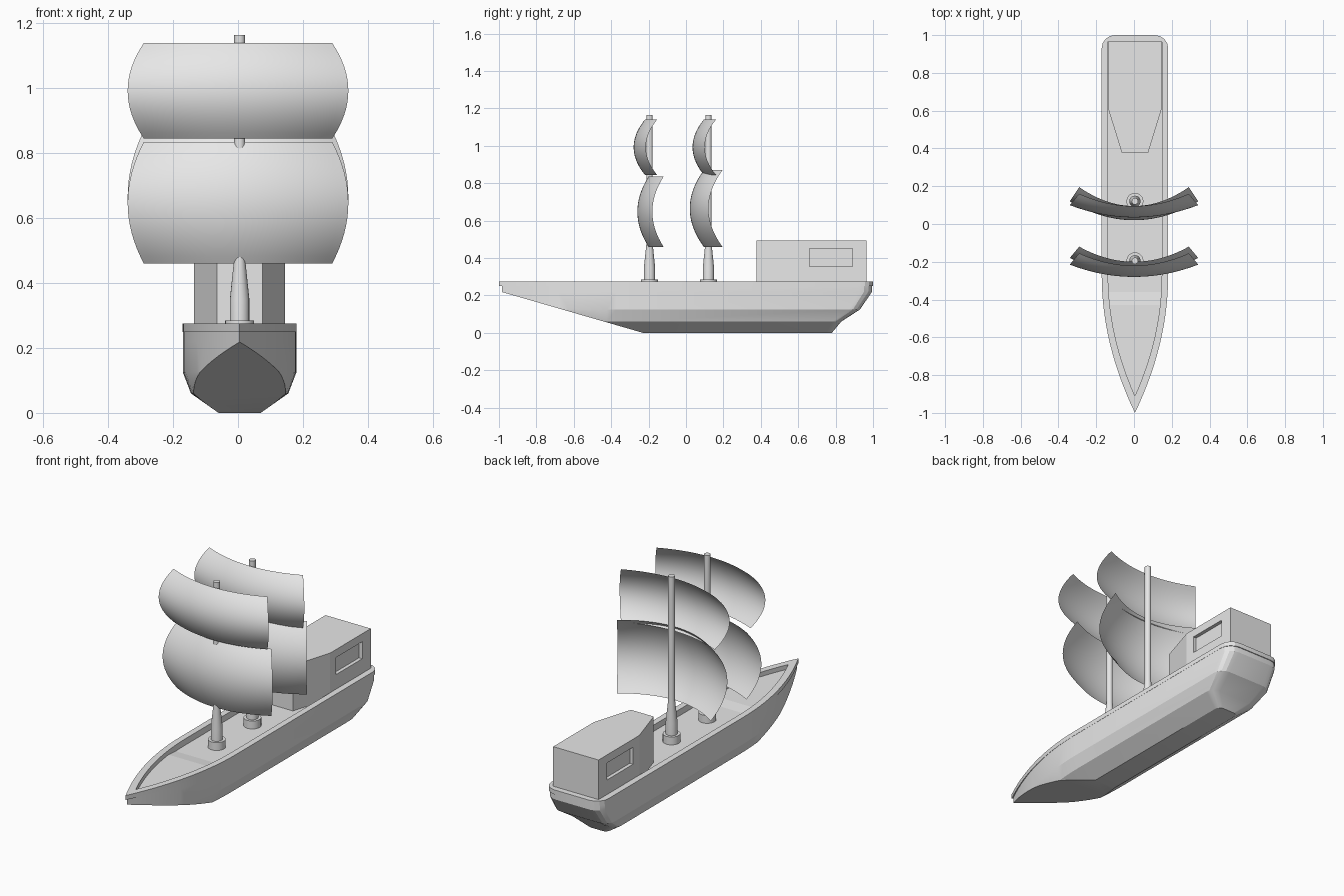
import bpy, bmesh, math
from mathutils import Vector

if "Cube" in bpy.data.objects:
    bpy.data.objects.remove(bpy.data.objects["Cube"], do_unlink=True)

grey = bpy.data.materials.new("plain grey")
grey.use_nodes = True
grey.diffuse_color = (0.8, 0.8, 0.8, 1)
grey.node_tree.nodes["Principled BSDF"].inputs["Base Color"].default_value = (0.8, 0.8, 0.8, 1)

CX = 0.005        # centreline of hull, house and masts
DECK, FOREDECK, RAIL = 0.24, 0.25, 0.275
SHOULDER = -0.27  # where the bow starts to narrow


def finish(name, bm, angle=30, recalc=True):
    if recalc:
        bmesh.ops.recalc_face_normals(bm, faces=bm.faces[:])
    mesh = bpy.data.meshes.new(name)
    bm.to_mesh(mesh)
    bm.free()
    mesh.materials.append(grey)
    mesh.shade_smooth()
    mesh.set_sharp_from_angle(angle=math.radians(angle))
    obj = bpy.data.objects.new(name, mesh)
    bpy.context.collection.objects.link(obj)
    return obj


def bridge(bm, a, b):
    n = len(a)
    for i in range(n):
        bm.faces.new((a[i], a[(i + 1) % n], b[(i + 1) % n], b[i]))


def outline(width, stern, tip, radius, steps=14):
    """Boat plan: pointed curved bow, straight sides, rounded stern."""
    side = []
    for i in range(steps + 1):
        t = 1 - i / steps
        side.append((width * (1 - t * t), SHOULDER + (tip - SHOULDER) * t))
    for i in range(5):
        a = math.pi / 2 * i / 4
        side.append((width - radius + radius * math.cos(a),
                     stern - radius + radius * math.sin(a)))
    return side + [(-x, y) for x, y in reversed(side[1:])]


def ring(bm, z, *shape):
    return [bm.verts.new((CX + x, y, z)) for x, y in outline(*shape)]


# Hull: stacked plan outlines, bow rail lip and sunken deck
bm = bmesh.new()
rings = [
    ring(bm, 0.0, 0.065, 0.78, -0.985, 0.03),
    ring(bm, 0.06, 0.15, 0.83, -0.985, 0.05),
    ring(bm, 0.125, 0.175, 0.93, -0.985, 0.06),
    ring(bm, 0.22, 0.175, 0.995, -0.985, 0.07),
    ring(bm, 0.25, 0.175, 0.995, -0.985, 0.07),
    ring(bm, 0.25, 0.176, 1.0, -1.0, 0.07),
    ring(bm, RAIL, 0.176, 1.0, -1.0, 0.07),
    ring(bm, RAIL, 0.142, 0.967, -0.91, 0.004),
    ring(bm, DECK, 0.142, 0.967, -0.91, 0.004),
]
for low, high in zip(rings, rings[1:]):
    bridge(bm, low, high)
bm.faces.new(rings[0])
bm.faces.new(rings[-1])
# Flat slanting cut under the bow
cut = bmesh.ops.bisect_plane(
    bm, geom=bm.verts[:] + bm.edges[:] + bm.faces[:], plane_co=(0, -0.99, 0.22),
    plane_no=Vector((0, -0.22, -0.76)).normalized(), clear_outer=True)
edges = [e for e in cut["geom_cut"] if isinstance(e, bmesh.types.BMEdge)]
bmesh.ops.holes_fill(bm, edges=edges, sides=0)
finish("hull", bm, 20)

# Raised foredeck with a short ramp
bm = bmesh.new()
plan = outline(0.142, 0.967, -0.91, 0.004, 40)
left = [p for p in plan if p[1] < -0.42 and p[0] >= 0]
right = [(-x, y) for x, y in reversed(left[1:])]
top = [bm.verts.new((CX + x, y, FOREDECK)) for x, y in left + right]
bm.faces.new(top)
end = len(left) - 1
ramp = [bm.verts.new((CX + s * 0.14, -0.36, DECK + 0.001)) for s in (1, -1)]
bm.faces.new((top[end], ramp[0], ramp[1], top[end + 1]))
finish("foredeck", bm, 3)

# Deck house with tapered front and recessed side windows
bm = bmesh.new()
half = [(0.07, 0.378), (0.14, 0.605), (0.14, 0.965)]
plan = half + [(-x, y) for x, y in reversed(half)]
base, roof = ([bm.verts.new((CX + x, y, z)) for x, y in plan] for z in (DECK, 0.495))
bridge(bm, base, roof)
bm.faces.new(base)
bm.faces.new(roof)
bmesh.ops.recalc_face_normals(bm, faces=bm.faces[:])
walls = [f for f in bm.faces if abs(f.normal.x) > 0.99]
for wall in walls:
    bmesh.ops.inset_individual(bm, faces=[wall], thickness=0.03)
    middle = wall.calc_center_median()
    for v in wall.verts:
        v.co.y = 0.66 if v.co.y < middle.y else 0.89
        v.co.z = 0.355 if v.co.z < middle.z else 0.45
    inward = -0.02 if middle.x > 0 else 0.02
    pane = bmesh.ops.extrude_discrete_faces(bm, faces=[wall])["faces"][0]
    for v in pane.verts:
        v.co.x += inward
finish("deck_house", bm, 15)


def lathe(name, profile, y, sides=20):
    bm = bmesh.new()
    loops = [[bm.verts.new((CX + r * math.cos(2 * math.pi * i / sides),
                            y + r * math.sin(2 * math.pi * i / sides), z))
              for i in range(sides)] for r, z in profile]
    for a, b in zip(loops, loops[1:]):
        bridge(bm, a, b)
    bm.faces.new(loops[0])
    bm.faces.new(loops[-1])
    finish(name, bm, 30)


def sail(name, y, bottom, top, sag, bulge, cols=24, rows=16):
    """Billowing sheet: ends swept aft, middle height pushed forward."""
    bm = bmesh.new()
    grid = []
    for j in range(rows + 1):
        v = 2 * j / rows - 1
        belly = 1 - v * v
        line = []
        for i in range(cols + 1):
            s = 2 * i / cols - 1
            line.append(bm.verts.new((s * (0.29 + 0.05 * belly),
                                      y + sag * s * s - bulge * belly,
                                      bottom + (top - bottom) * j / rows)))
        grid.append(line)
    for a, b in zip(grid, grid[1:]):
        for i in range(cols):
            bm.faces.new((a[i], a[i + 1], b[i + 1], b[i]))
    finish(name, bm, 60, recalc=False)


# Masts with flared feet and deck collars
for label, y in (("fore", -0.195), ("main", 0.12)):
    lathe(label + "_mast_collar", [(0.045, DECK), (0.045, 0.284)], y)
    lathe(label + "_mast", [(0.03, DECK), (0.03, 0.35), (0.017, 0.475), (0.017, 1.165)], y)
    sail(label + "_upper_sail", y - 0.025, 0.845, 1.14, 0.065, 0.06)

# Lower sails
sail("fore_lower_sail", -0.2, 0.46, 0.835, 0.08, 0.06)
sail("main_lower_sail", 0.095, 0.46, 0.87, 0.1, 0.075)
